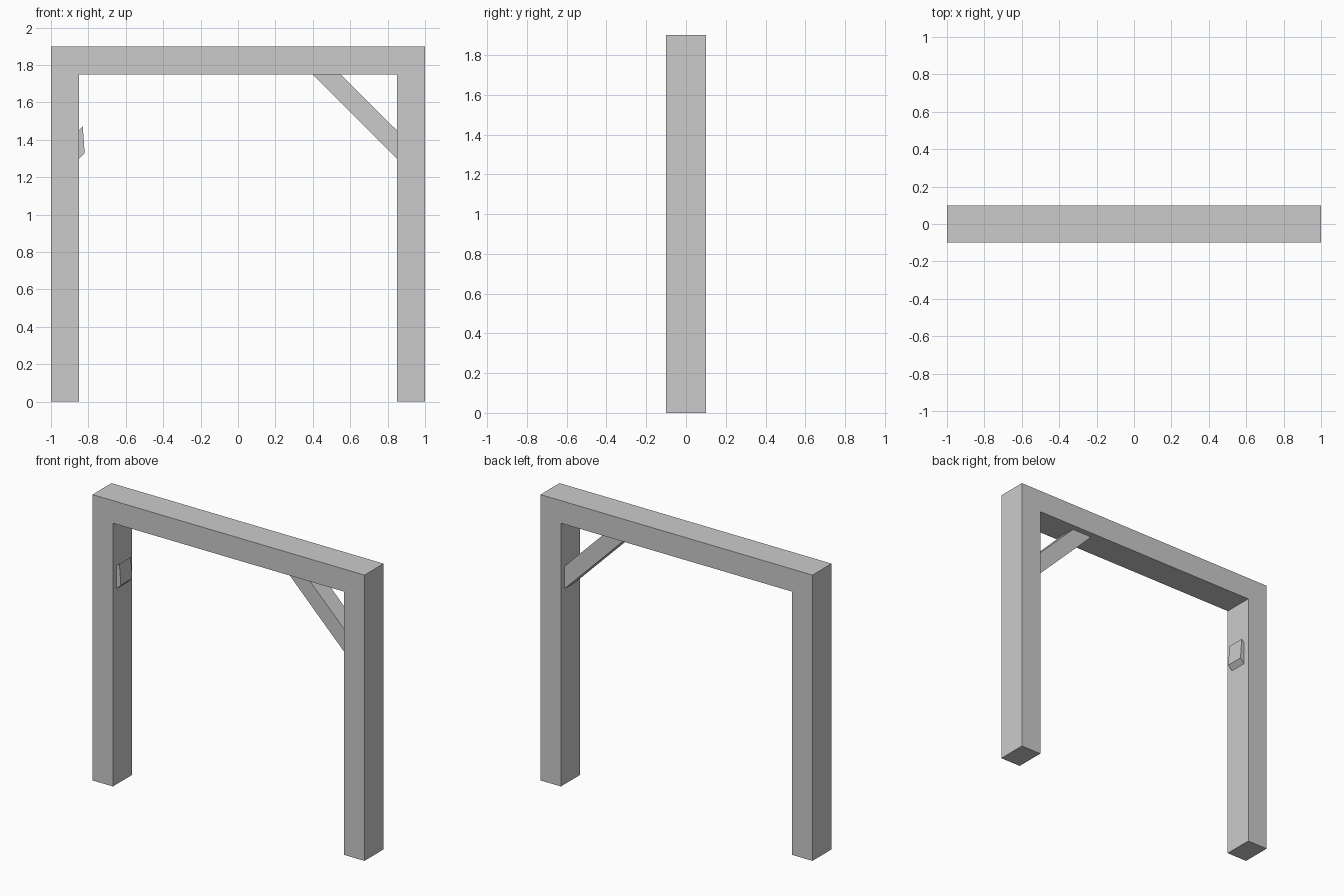
import bpy, bmesh

if "Cube" in bpy.data.objects:
    bpy.data.objects.remove(bpy.data.objects["Cube"])


def extrude_profile(name, points, depth):
    """Extrude an x/z outline along y, centred on y = 0."""
    bm = bmesh.new()
    face = bm.faces.new([bm.verts.new((x, -depth / 2, z)) for x, z in points])
    ext = bmesh.ops.extrude_face_region(bm, geom=[face])
    moved = [v for v in ext["geom"] if isinstance(v, bmesh.types.BMVert)]
    bmesh.ops.translate(bm, verts=moved, vec=(0, depth, 0))
    bmesh.ops.recalc_face_normals(bm, faces=bm.faces)
    mesh = bpy.data.meshes.new(name)
    bm.to_mesh(mesh)
    bm.free()
    obj = bpy.data.objects.new(name, mesh)
    bpy.context.collection.objects.link(obj)
    return obj


# Two posts and the lintel as one continuous frame
half = [(1, 1.9), (1, 0), (0.85, 0), (0.85, 1.75)]
extrude_profile("door_frame", half + [(-x, z) for x, z in reversed(half)], 0.2)

# Intact diagonal brace on the right
extrude_profile("right_brace",
                [(0.4, 1.75), (0.55, 1.75), (0.85, 1.45), (0.85, 1.3)], 0.12)

# Broken stub of the matching brace on the left
extrude_profile("left_brace_stub",
                [(-0.85, 1.3), (-0.82, 1.33), (-0.83, 1.47), (-0.85, 1.45)], 0.12)
